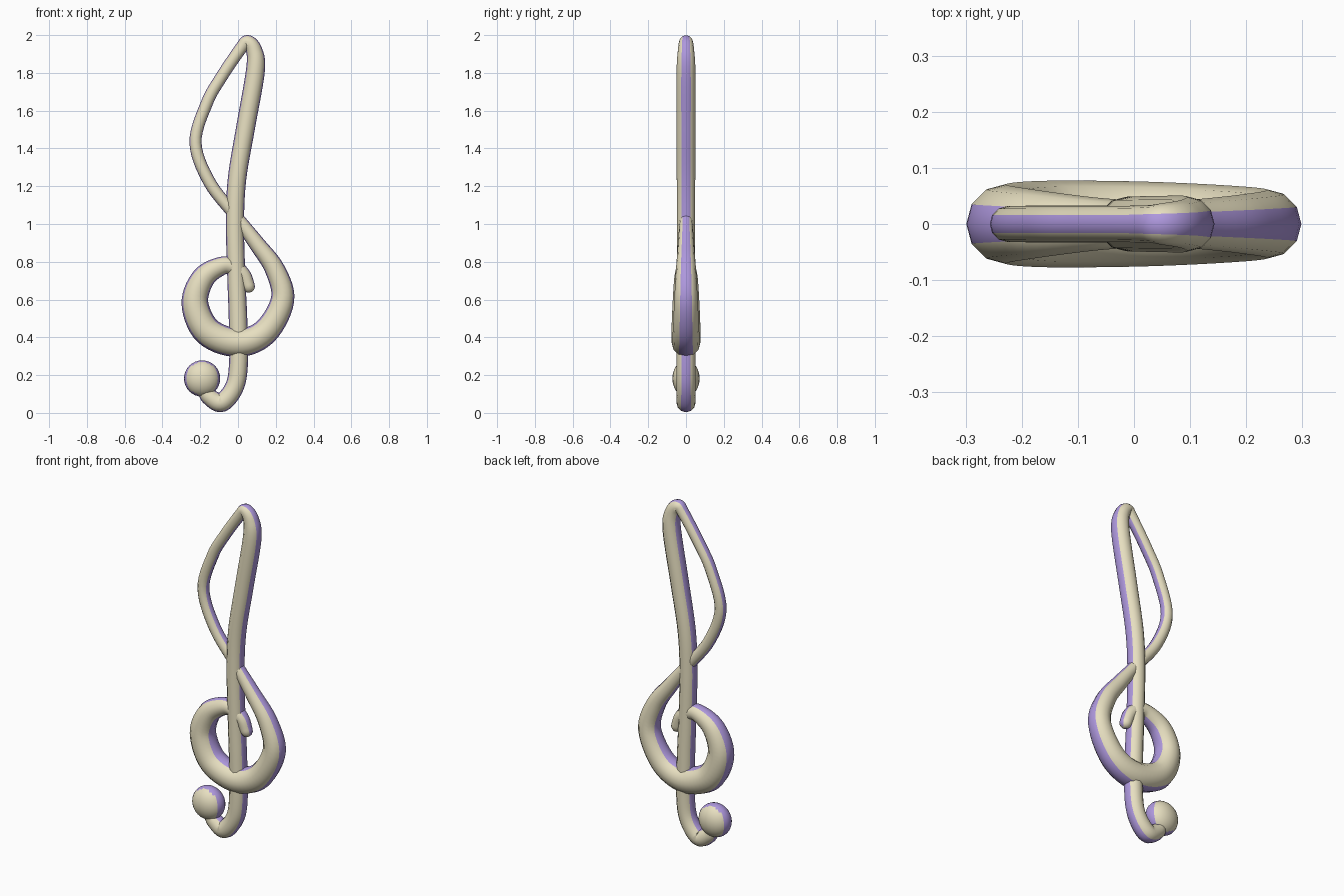
import bpy, bmesh, math
from mathutils import Vector

if "Cube" in bpy.data.objects:
    bpy.data.objects.remove(bpy.data.objects["Cube"])

SIDES, STEPS = 12, 7


def material(name, rgb):
    m = bpy.data.materials.new(name)
    m.diffuse_color = (*rgb, 1)
    m.use_nodes = True
    m.node_tree.nodes["Principled BSDF"].inputs["Base Color"].default_value = m.diffuse_color
    return m


cream = material("cream", (0.80, 0.74, 0.53))
violet = material("violet", (0.42, 0.31, 0.72))

# Centre line of the stroke: x, z, radius
PATH = [
    (.056, .67, .034), (.03, .73, .038), (-.02, .77, .043), (-.085, .778, .049),
    (-.183, .715, .062), (-.228, .58, .071), (-.16, .43, .077), (0, .372, .076),
    (.145, .43, .070), (.236, .6, .062), (.195, .76, .053), (.10, .895, .043),
    (-.01, 1.04, .034), (-.15, 1.22, .033), (-.225, 1.43, .032), (-.165, 1.64, .032),
    (-.09, 1.775, .032), (.015, 1.93, .033), (.05, 1.963, .037), (.085, 1.92, .043),
    (.092, 1.81, .050), (.04, 1.51, .050), (-.005, 1.24, .049), (-.016, 1.0, .048),
    (-.008, .7, .048), (.0, .5, .049), (.003, .27, .050), (-.018, .14, .050),
    (-.085, .056, .051), (-.15, .083, .045), (-.175, .12, .040),
]


def spline(points, steps):
    p = [Vector(q) for q in points]
    p = [2 * p[0] - p[1]] + p + [2 * p[-1] - p[-2]]
    out = []
    for a, b, c, d in zip(p, p[1:], p[2:], p[3:]):
        for i in range(steps):
            t = i / steps
            out.append(0.5 * (2 * b + (c - a) * t + (2 * a - 5 * b + 4 * c - d) * t * t
                              + (3 * b - a - 3 * c + d) * t ** 3))
    return out + [p[-2]]


def finish(bm, name):
    bmesh.ops.recalc_face_normals(bm, faces=bm.faces)
    for f in bm.faces:
        f.smooth = True
    mesh = bpy.data.meshes.new(name)
    bm.to_mesh(mesh)
    bm.free()
    mesh.materials.append(cream)
    mesh.materials.append(violet)
    ob = bpy.data.objects.new(name, mesh)
    bpy.context.collection.objects.link(ob)
    return ob


# Tapering round stroke with violet edge bands and rounded ends
samples = spline(PATH, STEPS)
rings = []
last = len(samples) - 1
for i, s in enumerate(samples):
    d = samples[min(i + 1, last)] - samples[max(i - 1, 0)]
    rings.append((Vector((s.x, 0, s.y)), Vector((d.x, 0, d.y)).normalized(), s.z))


def cap(ring, sign):
    c, t, r = ring
    return [(c + t * sign * r * math.sin(a), t, r * math.cos(a))
            for a in (math.radians(k) for k in (28, 55, 78))]


rings = cap(rings[0], -1)[::-1] + rings + cap(rings[-1], 1)
bm = bmesh.new()
loops = []
for c, t, r in rings:
    n = Vector((-t.z, 0, t.x))
    loops.append([bm.verts.new(c + r * (n * math.cos(a) + Vector((0, 1, 0)) * math.sin(a)))
                  for a in (2 * math.pi * k / SIDES for k in range(SIDES))])
for a, b in zip(loops, loops[1:]):
    for k in range(SIDES):
        j = (k + 1) % SIDES
        f = bm.faces.new((a[k], a[j], b[j], b[k]))
        f.material_index = int(k in (0, 5, 6, 11))
bm.faces.new(loops[0])
bm.faces.new(loops[-1])
finish(bm, "clef_stroke")

# Flattened ball at the tail
bm = bmesh.new()
bmesh.ops.create_uvsphere(bm, u_segments=24, v_segments=16, radius=1)
for v in bm.verts:
    v.co = Vector((v.co.x * .096 - .19, v.co.y * .072, v.co.z * .096 + .182))
bm.normal_update()
for f in bm.faces:
    f.material_index = int(abs(f.normal.y) < .5)
finish(bm, "tail_ball")
